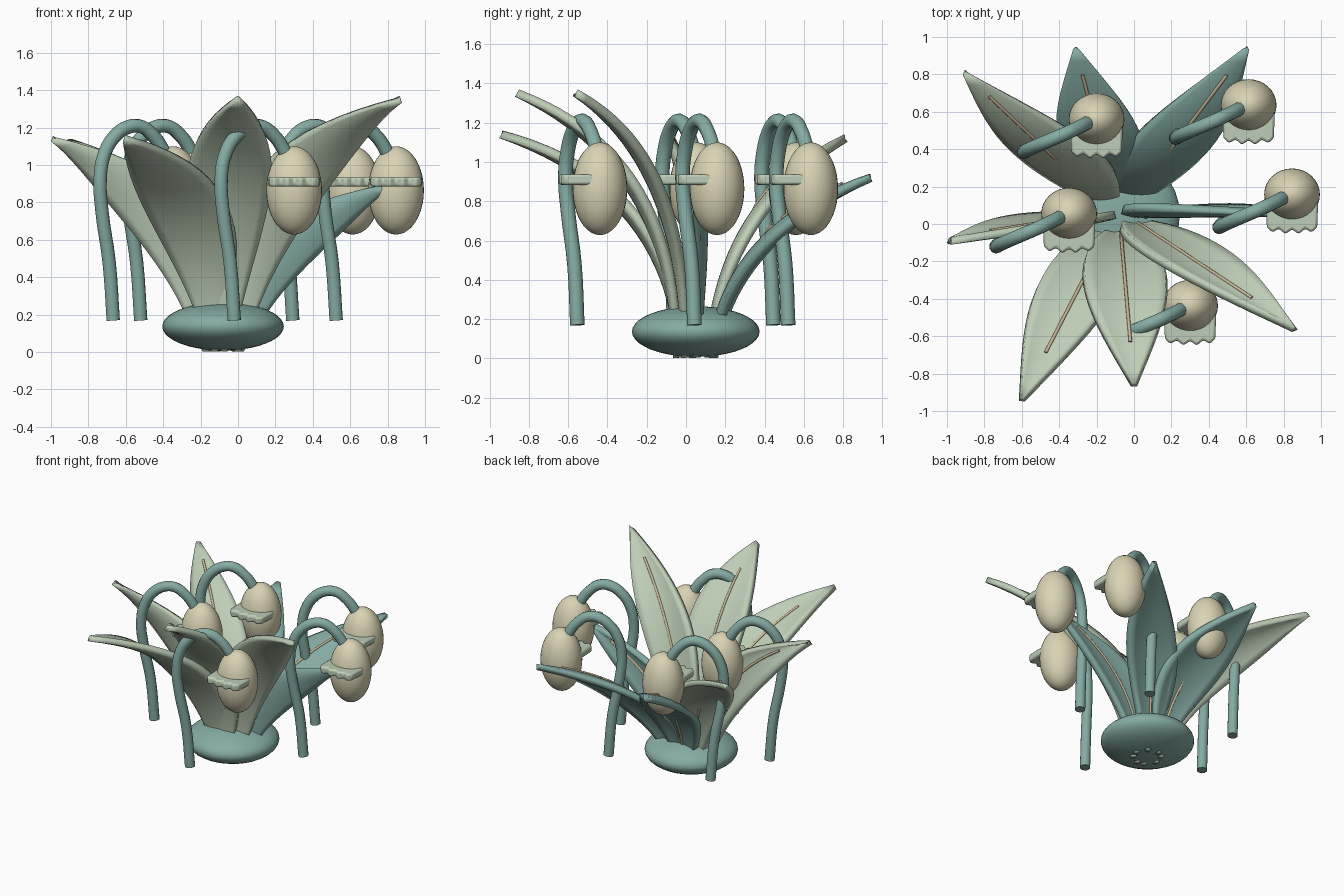
import bpy, bmesh, math
from mathutils import Vector

if "Cube" in bpy.data.objects:
    bpy.data.objects.remove(bpy.data.objects["Cube"])


def material(name, rgb):
    m = bpy.data.materials.new(name)
    m.diffuse_color = (*rgb, 1)
    m.use_nodes = True
    m.node_tree.nodes["Principled BSDF"].inputs["Base Color"].default_value = m.diffuse_color
    return m


TEAL = material("teal", (0.235, 0.41, 0.37))
SAGE = material("sage", (0.51, 0.61, 0.47))
CREAM = material("cream", (0.70, 0.66, 0.46))
TAN = material("tan", (0.57, 0.46, 0.30))


def select_only(ob):
    bpy.ops.object.select_all(action='DESELECT')
    ob.select_set(True)
    bpy.context.view_layer.objects.active = ob


def finish(ob, mat, angle=40):
    ob.data.materials.clear()
    ob.data.materials.append(mat)
    select_only(ob)
    bpy.ops.object.shade_smooth_by_angle(angle=math.radians(angle))


def mesh_object(name, bm):
    me = bpy.data.meshes.new(name)
    bm.to_mesh(me)
    bm.free()
    ob = bpy.data.objects.new(name, me)
    bpy.context.collection.objects.link(ob)
    return ob


def ellipsoid(name, loc, scale, mat):
    bpy.ops.mesh.primitive_uv_sphere_add(segments=32, ring_count=20, location=loc)
    ob = bpy.context.object
    ob.name = name
    ob.scale = scale
    finish(ob, mat)


def tube(name, pts, radius, mat, smooth=True):
    cu = bpy.data.curves.new(name, 'CURVE')
    cu.dimensions = '3D'
    cu.bevel_depth = radius
    cu.bevel_resolution = 3
    cu.resolution_u = 4
    cu.use_fill_caps = True
    sp = cu.splines.new('BEZIER' if smooth else 'POLY')
    if smooth:
        sp.bezier_points.add(len(pts) - 1)
        for bp, p in zip(sp.bezier_points, pts):
            bp.co = p
            bp.handle_left_type = bp.handle_right_type = 'AUTO'
    else:
        sp.points.add(len(pts) - 1)
        for q, p in zip(sp.points, pts):
            q.co = (*p, 1)
    ob = bpy.data.objects.new(name, cu)
    bpy.context.collection.objects.link(ob)
    select_only(ob)
    bpy.ops.object.convert(target='MESH')
    finish(bpy.context.object, mat)


# Bulb at the bottom
CENTRE = Vector((-0.08, 0.05, 0))
ellipsoid("bulb", (-0.08, 0.05, 0.137), (0.325, 0.325, 0.129), TEAL)


# Leaves: blades widened along x, swept outward, edges curled towards +y
def leaf(i, tip, mat):
    tip = Vector(tip)
    out = Vector((tip.x - CENTRE.x, tip.y - CENTRE.y, 0)).normalized()
    back = out.y > 0.3
    p0 = CENTRE + out * 0.095
    p0.z = 0.004
    p1 = p0 + (tip - p0) * (0.08 if back else 0.04)
    p1.z = tip.z * 0.73

    def spine(t):
        return p0 * (1 - t) ** 2 + p1 * 2 * t * (1 - t) + tip * t * t

    def normal(t):
        tangent = (p1 - p0) * (1 - t) + (tip - p1) * t
        return tangent.cross(Vector((1, 0, 0))).normalized()

    bm = bmesh.new()
    rows, cols = 22, 8
    curl = 0.16 if back else 0.17
    grid = []
    for r in range(rows + 1):
        t = r / rows
        w = 0.197 * math.sin(math.pi * t ** 1.25) + 0.032 * min(1, t * 8) * (1 - t) + 0.01
        line = []
        for c in range(cols + 1):
            s = c / cols * 2 - 1
            p = spine(t) + Vector((w * s, 0, 0)) + normal(t) * (curl * w * s * s)
            line.append(bm.verts.new(p))
        grid.append(line)
    for r in range(rows):
        for c in range(cols):
            bm.faces.new((grid[r][c], grid[r][c + 1], grid[r + 1][c + 1], grid[r + 1][c]))
    bmesh.ops.recalc_face_normals(bm, faces=bm.faces)
    ob = mesh_object(f"leaf_{i}", bm)
    mod = ob.modifiers.new("thickness", 'SOLIDIFY')
    mod.thickness = 0.042
    mod.offset = 0
    finish(ob, mat)

    # Midrib: along the +y face, crossing to the upper face on back leaves
    def rib_side(t):
        return max(-1, min(1, (0.5 - t) * 12)) if back else 1

    end = 0.905 if back else 0.85
    ts = [0.1 + (end - 0.1) * k / 18 for k in range(19)]
    tube(f"leaf_rib_{i}", [spine(t) + normal(t) * 0.022 * rib_side(t) for t in ts],
         0.009, TAN, False)


LEAVES = [
    ((-0.90, 0.81, 1.12), SAGE), ((-0.31, 0.94, 0.92), TEAL),
    ((0.60, 0.94, 0.92), TEAL), ((0.79, 0.06, 0.88), TEAL),
    ((0.86, -0.56, 1.35), SAGE), ((0.0, -0.86, 1.35), SAGE),
    ((-0.60, -0.94, 1.14), SAGE), ((-0.985, -0.09, 1.14), SAGE),
]
for i, (tip, mat) in enumerate(LEAVES):
    leaf(i, tip, mat)

# Arched stem, relative to its flower in x and y
STEM = [(-.32, -.115, .17), (-.342, -.130, .48), (-.38, -.163, .75),
        (-.39, -.176, .92), (-.37, -.165, 1.05), (-.315, -.14, 1.15),
        (-.24, -.108, 1.203), (-.17, -.078, 1.205), (-.11, -.05, 1.16),
        (-.06, -.025, 1.09), (-.03, -.01, 1.02)]


# Scalloped half collar on the front of each flower
def frill(name, x, y):
    bm = bmesh.new()
    outline = [(0.137, 0.0), (-0.137, 0.0), (-0.138, -0.08), (-0.135, -0.175),
               (-0.105, -0.203), (-0.07, -0.182), (-0.036, -0.212), (0, -0.186),
               (0.036, -0.212), (0.07, -0.182), (0.105, -0.203), (0.135, -0.175),
               (0.138, -0.08)]
    verts = [bm.verts.new((x + a, y + b, 0.884)) for a, b in outline]
    face = bm.faces.new(verts)
    ext = bmesh.ops.extrude_face_region(bm, geom=[face])
    for v in ext["geom"]:
        if isinstance(v, bmesh.types.BMVert):
            v.co.z += 0.053
    bmesh.ops.recalc_face_normals(bm, faces=bm.faces)
    ob = mesh_object(name, bm)
    bev = ob.modifiers.new("soft_edge", 'BEVEL')
    bev.width = 0.012
    bev.segments = 2
    finish(ob, SAGE)


# Flowers: stem, bell and frill
for i, (x, y) in enumerate([(-.20, .56), (.613, .635), (.845, .158),
                            (-.347, .055), (.30, -.438)]):
    tube(f"stem_{i}", [(x + a, y + b, z) for a, b, z in STEM], 0.037, TEAL)
    ellipsoid(f"flower_bell_{i}", (x, y, 0.864), (0.149, 0.139, 0.236), CREAM)
    frill(f"flower_frill_{i}", x, y)
